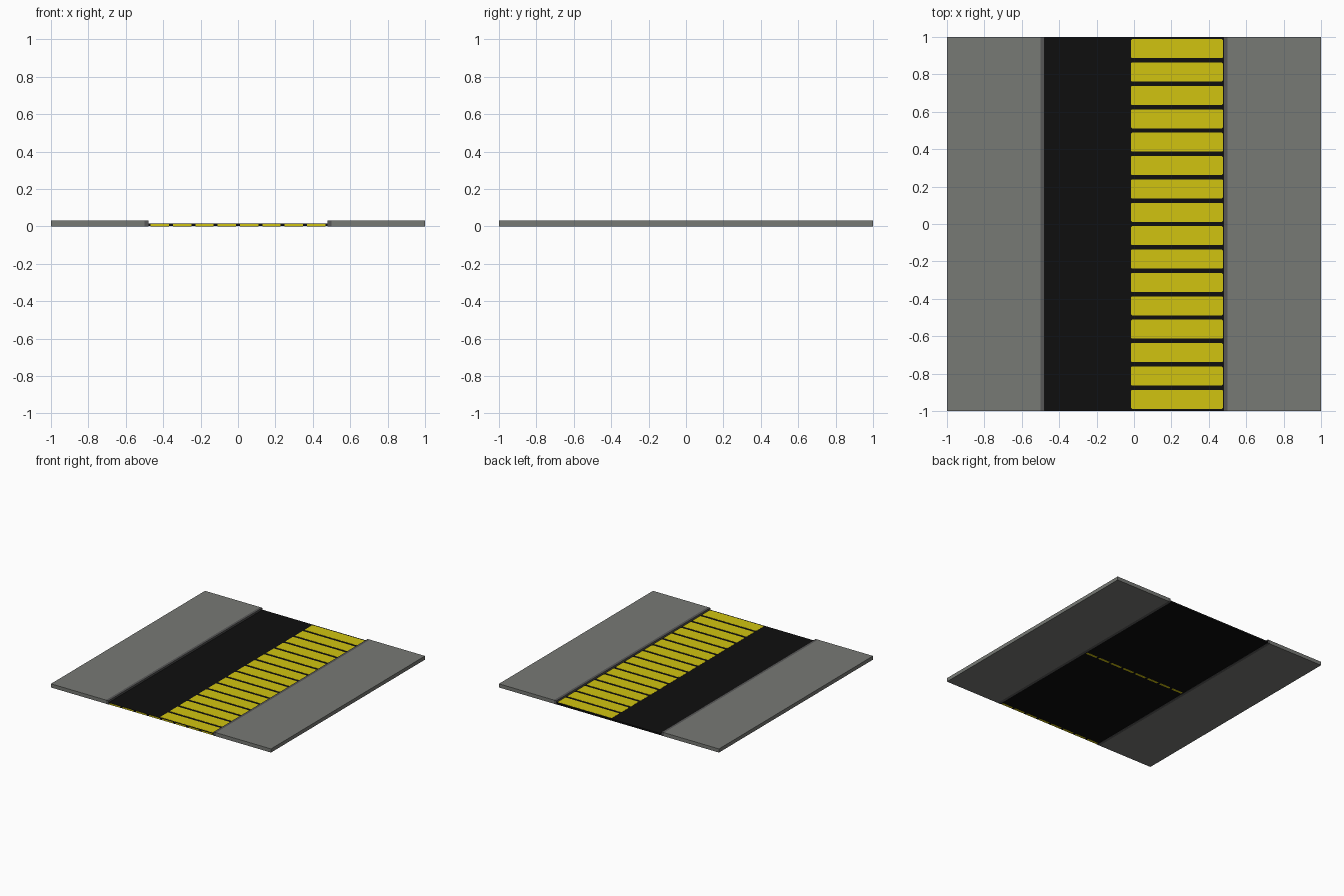
import bpy, bmesh

if "Cube" in bpy.data.objects:
    bpy.data.objects.remove(bpy.data.objects["Cube"])


def material(name, rgb):
    m = bpy.data.materials.new(name)
    m.diffuse_color = (*rgb, 1.0)
    m.use_nodes = True
    m.node_tree.nodes["Principled BSDF"].inputs["Base Color"].default_value = m.diffuse_color
    return m


GREY = material("pavement grey", (0.186, 0.192, 0.178))
DARK = material("kerb dark grey", (0.095, 0.095, 0.095))
BLACK = material("asphalt black", (0.0045, 0.0045, 0.0045))
YELLOW = material("paint yellow", (0.64, 0.55, 0.005))


def add_box(bm, lo, hi, corner=0.0):
    """Box between two corners, optionally with chamfered vertical edges."""
    (x0, y0, z0), (x1, y1, z1) = lo, hi
    c = corner
    if c:
        pts = [(x0 + c, y0), (x1 - c, y0), (x1, y0 + c), (x1, y1 - c),
               (x1 - c, y1), (x0 + c, y1), (x0, y1 - c), (x0, y0 + c)]
    else:
        pts = [(x0, y0), (x1, y0), (x1, y1), (x0, y1)]
    low = [bm.verts.new((x, y, z0)) for x, y in pts]
    top = [bm.verts.new((x, y, z1)) for x, y in pts]
    bm.faces.new(top)
    bm.faces.new(low[::-1])
    for i in range(len(pts)):
        j = (i + 1) % len(pts)
        bm.faces.new((low[i], low[j], top[j], top[i]))


def make(name, mat, boxes, corner=0.0):
    bm = bmesh.new()
    for lo, hi in boxes:
        add_box(bm, lo, hi, corner)
    me = bpy.data.meshes.new(name)
    bm.to_mesh(me)
    bm.free()
    me.materials.append(mat)
    ob = bpy.data.objects.new(name, me)
    bpy.context.collection.objects.link(ob)
    return ob


EDGE = 0.478    # road edge
KERB = 0.5      # outer kerb edge
TOP = 0.03      # pavement height
ROAD = 0.0145   # road height

# pavements and kerbs on both sides
for side, s in (("left", -1), ("right", 1)):
    xa, xb = sorted((s * KERB, s * 1.0))
    make(side + "_pavement", GREY, [((xa, -1, 0), (xb, 1, TOP))])
    xa, xb = sorted((s * EDGE, s * KERB))
    make(side + "_kerb", DARK, [((xa, -1, 0), (xb, 1, TOP))])

# road slab
make("road", BLACK, [((-EDGE, -0.999, 0.0008), (EDGE, 1, ROAD))])

# sixteen crossing stripes on the right lane
STEP = 0.125
stripes = []
for i in range(16):
    yc = -1 + STEP * (i + 0.5)
    stripes.append(((-0.017, yc - 0.051, ROAD - 0.0005), (0.476, yc + 0.051, ROAD + 0.001)))
make("crossing_stripes", YELLOW, stripes, corner=0.006)

# dashes on the front edge and, below, at the start of each road section
front, under = [], []
pitch = 2 * EDGE / 8
for i in range(8):
    xc = -EDGE + pitch * (i + 0.5)
    w = pitch * 0.41
    front.append(((xc - w, -1, 0.002), (xc + w, -0.9985, 0.0138)))
    for y in (-0.998, -0.005):
        under.append(((xc - w, y, 0), (xc + w, y + 0.02, 0.0012)))
make("front_edge_dashes", YELLOW, front)
make("underside_dashes", YELLOW, under)
